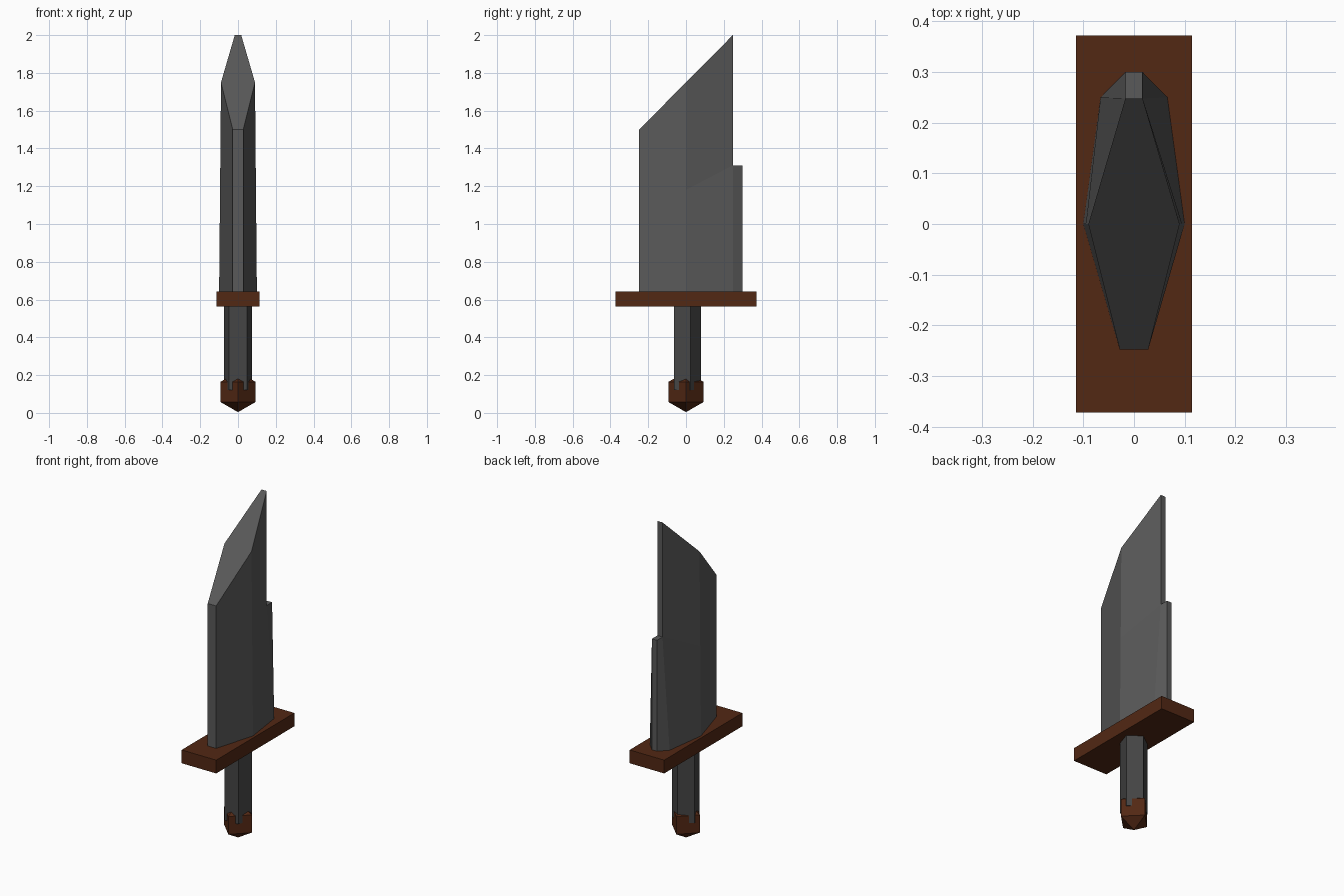
import bpy, bmesh, math

if "Cube" in bpy.data.objects:
    bpy.data.objects.remove(bpy.data.objects["Cube"])


def paint(obj, name, color):
    mat = bpy.data.materials.get(name) or bpy.data.materials.new(name)
    mat.diffuse_color = (*color, 1)
    mat.use_nodes = True
    mat.node_tree.nodes["Principled BSDF"].inputs["Base Color"].default_value = mat.diffuse_color
    obj.data.materials.append(mat)


def finish(obj, name):
    obj.name = name
    obj.data.name = name
    return obj


STEEL, GRIP, BROWN = (0.1, 0.1, 0.1), (0.06, 0.06, 0.06), (0.085, 0.021, 0.007)

# Blade: one half as named points, mirrored across x
half = {
    "edge_low": (0.028, -0.248, 0.64), "edge_top": (0.028, -0.248, 1.5),
    "ridge_low": (0.1, 0, 0.64), "ridge_mid": (0.095, 0, 1.18), "ridge_top": (0.09, 0, 1.75),
    "flare_low": (0.066, 0.25, 0.64), "step_in": (0.017, 0.248, 1.31), "tip": (0.017, 0.248, 2.0),
    "spine_low": (0.017, 0.3, 0.64), "step_out": (0.017, 0.3, 1.31),
}
sides = [
    ("edge_low", "ridge_low", "ridge_mid", "ridge_top", "edge_top"),
    ("ridge_mid", "step_in", "tip", "ridge_top"),
    ("ridge_low", "flare_low", "step_in", "ridge_mid"),
    ("flare_low", "spine_low", "step_out", "step_in"),
]
outline = ["edge_low", "edge_top", "ridge_top", "tip", "step_in", "step_out",
           "spine_low", "flare_low", "ridge_low", "edge_low"]
bm = bmesh.new()
right = {k: bm.verts.new(p) for k, p in half.items()}
left = {k: bm.verts.new((-p[0], p[1], p[2])) for k, p in half.items()}
for face in sides:
    bm.faces.new([right[k] for k in face])
    bm.faces.new([left[k] for k in reversed(face)])
for a, b in zip(outline, outline[1:]):
    bm.faces.new((right[a], right[b], left[b], left[a]))
bmesh.ops.recalc_face_normals(bm, faces=bm.faces)
mesh = bpy.data.meshes.new("blade")
bm.to_mesh(mesh)
bm.free()
blade = bpy.data.objects.new("blade", mesh)
bpy.context.collection.objects.link(blade)
paint(blade, "steel", STEEL)

# Cross guard
bpy.ops.mesh.primitive_cube_add(size=1, location=(0, 0, 0.602))
guard = finish(bpy.context.object, "guard")
guard.scale = (0.23, 0.744, 0.08)
paint(guard, "brown", BROWN)

# Five-sided grip with one corner toward the back
bm = bmesh.new()
ring = []
for i in range(5):
    a = math.radians(90 + 72 * i)
    ring.append(bm.verts.new((0.079 * math.cos(a), 0.079 * math.sin(a), 0.12)))
base = bm.faces.new(ring)
top = bmesh.ops.extrude_face_region(bm, geom=[base], use_keep_orig=True)["geom"]
for v in top:
    if isinstance(v, bmesh.types.BMVert):
        v.co.z = 0.58
bmesh.ops.recalc_face_normals(bm, faces=bm.faces)
mesh = bpy.data.meshes.new("grip")
bm.to_mesh(mesh)
bm.free()
grip = bpy.data.objects.new("grip", mesh)
bpy.context.collection.objects.link(grip)
paint(grip, "grip_grey", GRIP)

# Four-sided faceted pommel, corners on the axes
bpy.ops.mesh.primitive_uv_sphere_add(segments=4, ring_count=3, radius=0.107, location=(0, 0, 0.111))
pommel = finish(bpy.context.object, "pommel")
paint(pommel, "brown", BROWN)
